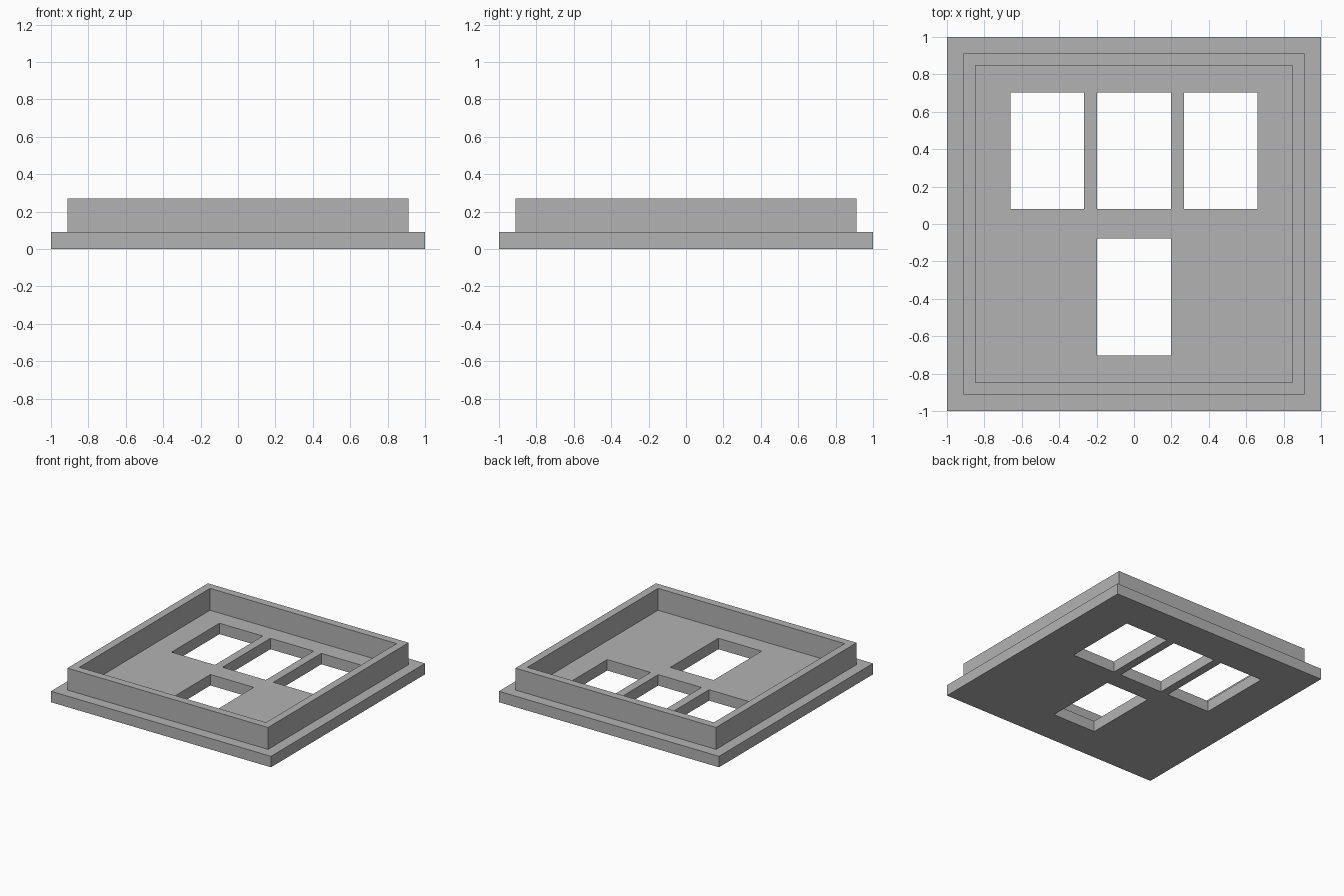
import bpy
import bmesh

cube = bpy.data.objects.get("Cube")
if cube:
    bpy.data.objects.remove(cube, do_unlink=True)

# Single grey material
GREY = (0.45, 0.45, 0.45, 1.0)
grey = bpy.data.materials.new("plain_grey")
grey.use_nodes = True
grey.diffuse_color = GREY
grey.node_tree.nodes["Principled BSDF"].inputs["Base Color"].default_value = GREY


def cut_plate(name, half, openings, bottom, top):
    """Square plate with rectangular openings (x0, x1, y0, y1) cut through it."""
    xs = sorted({-half, half} | {x for o in openings for x in o[:2]})
    ys = sorted({-half, half} | {y for o in openings for y in o[2:]})
    bm = bmesh.new()
    for x0, x1 in zip(xs, xs[1:]):
        for y0, y1 in zip(ys, ys[1:]):
            cx, cy = (x0 + x1) / 2, (y0 + y1) / 2
            if any(a < cx < b and c < cy < d for a, b, c, d in openings):
                continue
            corners = ((x0, y0), (x1, y0), (x1, y1), (x0, y1))
            bm.faces.new([bm.verts.new((x, y, bottom)) for x, y in corners])
    bmesh.ops.remove_doubles(bm, verts=bm.verts[:], dist=0.0001)
    # Raise the outline into a closed solid
    raised = bmesh.ops.extrude_face_region(bm, geom=bm.faces[:], use_keep_orig=True)
    verts = [g for g in raised["geom"] if isinstance(g, bmesh.types.BMVert)]
    bmesh.ops.translate(bm, verts=verts, vec=(0, 0, top - bottom))
    bmesh.ops.recalc_face_normals(bm, faces=bm.faces[:])
    mesh = bpy.data.meshes.new(name)
    bm.to_mesh(mesh)
    bm.free()
    mesh.materials.append(grey)
    obj = bpy.data.objects.new(name, mesh)
    bpy.context.collection.objects.link(obj)
    return obj


BASE_TOP, RIM_TOP = 0.09, 0.27
RIM_OUTER, RIM_INNER = 0.912, 0.848
HOLE_HALF, HOLE_PITCH = 0.197, 0.463

# Base with a row of three openings and one below the middle
windows = [(i * HOLE_PITCH - HOLE_HALF, i * HOLE_PITCH + HOLE_HALF, 0.08, 0.702)
           for i in (-1, 0, 1)]
windows.append((-HOLE_HALF, HOLE_HALF, -0.702, -0.077))
cut_plate("base_plate", 1.0, windows, 0.0, BASE_TOP)

# Raised rim wall around the base
inside = (-RIM_INNER, RIM_INNER, -RIM_INNER, RIM_INNER)
cut_plate("rim_wall", RIM_OUTER, [inside], BASE_TOP, RIM_TOP)
